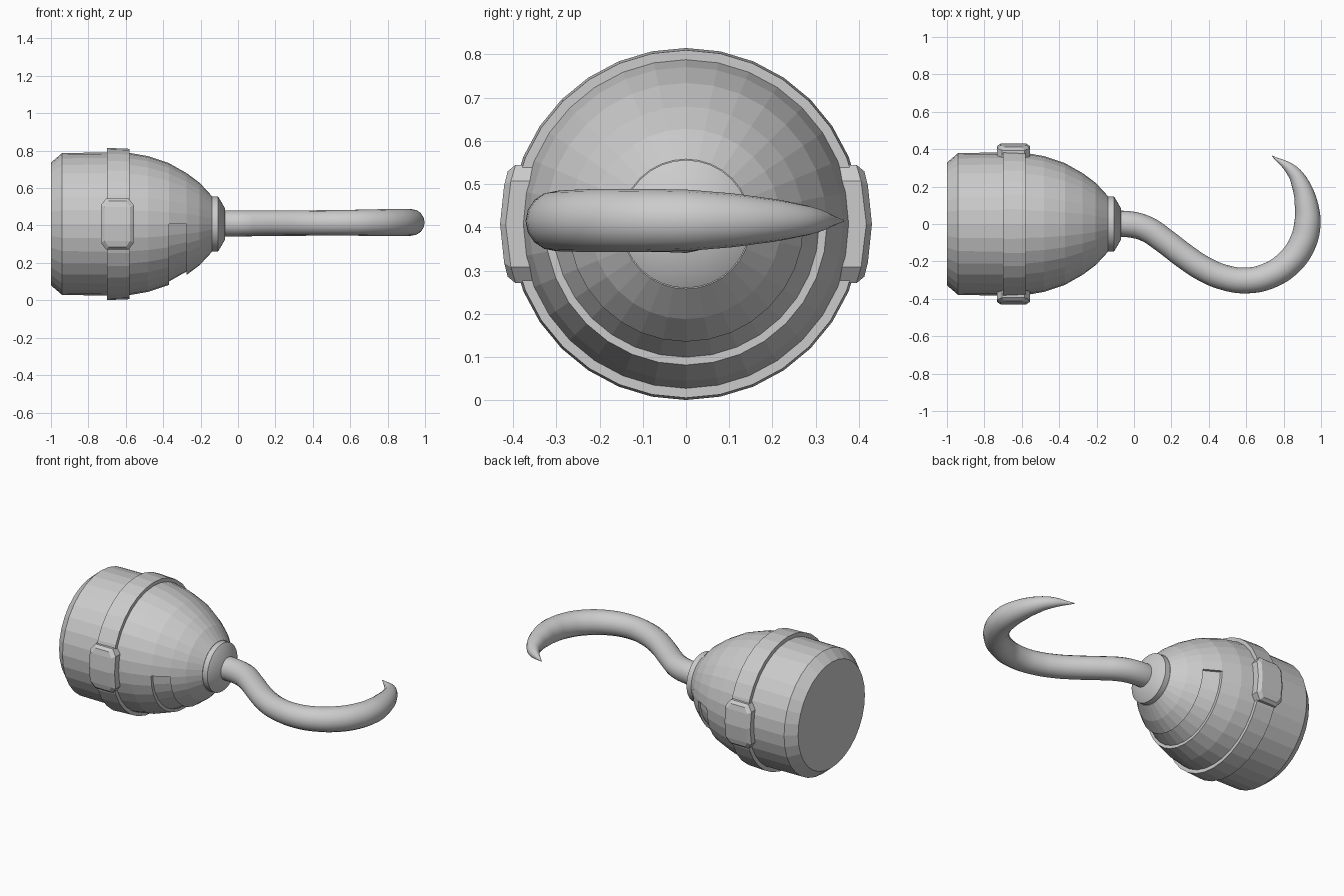
import bpy, bmesh, math
from mathutils import Vector

if "Cube" in bpy.data.objects:
    bpy.data.objects.remove(bpy.data.objects["Cube"])

ZC = 0.408      # height of the main axis
SIDES = 32


def finish(bm, name):
    bmesh.ops.recalc_face_normals(bm, faces=bm.faces)
    me = bpy.data.meshes.new(name)
    bm.to_mesh(me)
    bm.free()
    ob = bpy.data.objects.new(name, me)
    bpy.context.collection.objects.link(ob)
    return ob


def lathe(profile):
    """Revolve (x, radius) points about the x axis and cap both ends."""
    bm = bmesh.new()
    rings = []
    for x, r in profile:
        rings.append([bm.verts.new((x, r * math.sin(a), ZC + r * math.cos(a)))
                      for a in (2 * math.pi * i / SIDES for i in range(SIDES))])
    for p, q in zip(rings, rings[1:]):
        for i in range(SIDES):
            j = (i + 1) % SIDES
            bm.faces.new((p[i], p[j], q[j], q[i]))
    bm.faces.new(rings[0])
    bm.faces.new(rings[-1])
    return bm


# Cup body with a shallow groove round the lower half of the dome
bm = lathe([(-1.0, .328), (-.94, .38), (-.70, .382), (-.58, .38), (-.48, .363),
            (-.37, .326), (-.275, .272), (-.205, .22), (-.14, .15)])
groove = []
for f in bm.faces:
    c = f.calc_center_median()
    if -.37 < c.x < -.275 and c.z < ZC:
        groove.append(f)
ext = bmesh.ops.extrude_face_region(bm, geom=groove)["geom"]
if any(f.is_valid for f in groove):
    bmesh.ops.delete(bm, geom=[f for f in groove if f.is_valid], context='FACES_ONLY')
for v in ext:
    if isinstance(v, bmesh.types.BMVert):
        radial = Vector((0, v.co.y, v.co.z - ZC))
        v.co -= radial.normalized() * .018
finish(bm, "cup")

# Raised band round the cup
finish(lathe([(-.70, .37), (-.70, .407), (-.58, .402), (-.58, .37)]), "band")

# Collar where the hook enters the cup
collar = finish(lathe([(-.16, .148), (-.145, .148), (-.107, .148), (-.07, .085)]), "collar")


# Curved eight-sided plates on both sides of the band
def plate(side, name):
    bm = bmesh.new()
    cx = -.645

    def layer(rad, rows):
        out = []
        for dz, hw in rows:
            y = side * math.sqrt(rad * rad - dz * dz)
            out.append([bm.verts.new((cx + s * hw, y, ZC + dz)) for s in (-1, 1)])
        return out

    def rim(l):
        return [r[0] for r in l] + [r[1] for r in reversed(l)]

    wide = [(-.137, .06), (-.10, .088), (0, .088), (.10, .088), (.137, .06)]
    slim = [(-.122, .047), (-.09, .068), (0, .068), (.09, .068), (.122, .047)]
    layers = [layer(.37, wide), layer(.417, wide), layer(.43, slim)]
    for a, b in zip(layers, layers[1:]):
        p, q = rim(a), rim(b)
        for i in range(len(p)):
            j = (i + 1) % len(p)
            bm.faces.new((p[i], p[j], q[j], q[i]))
    for l in (layers[0], layers[-1]):
        for a, b in zip(l, l[1:]):
            bm.faces.new((a[0], a[1], b[1], b[0]))
    finish(bm, name)


plate(-1, "front_plate")
plate(1, "back_plate")

# Hook: tapered tube along a curve (x, y, radius)
path = [(-.12, 0, .07), (-.02, -.002, .07), (.07, -.028, .069), (.16, -.088, .068),
        (.27, -.172, .068), (.37, -.238, .068), (.48, -.285, .068), (.6, -.302, .069),
        (.72, -.277, .071), (.83, -.205, .073), (.9, -.105, .073), (.927, 0, .071),
        (.922, .1, .063), (.895, .2, .05), (.848, .282, .034), (.738, .364, .002)]
cu = bpy.data.curves.new("hook", 'CURVE')
cu.dimensions = '3D'
cu.bevel_depth = 1.0
cu.bevel_resolution = 6
cu.resolution_u = 5
cu.use_fill_caps = True
cu.twist_mode = 'Z_UP'
sp = cu.splines.new('BEZIER')
sp.bezier_points.add(len(path) - 1)
for bp, (x, y, r) in zip(sp.bezier_points, path):
    bp.co = (x, y, ZC + .003 + .006 * max(x, 0))
    bp.radius = r
    bp.handle_left_type = bp.handle_right_type = 'AUTO'
hook = bpy.data.objects.new("hook", cu)
bpy.context.collection.objects.link(hook)
bpy.ops.object.select_all(action='DESELECT')
hook.select_set(True)
bpy.context.view_layer.objects.active = hook
bpy.ops.object.convert(target='MESH')

# Smooth shading on the round metal parts
collar.select_set(True)
bpy.ops.object.shade_smooth_by_angle(angle=math.radians(35))
